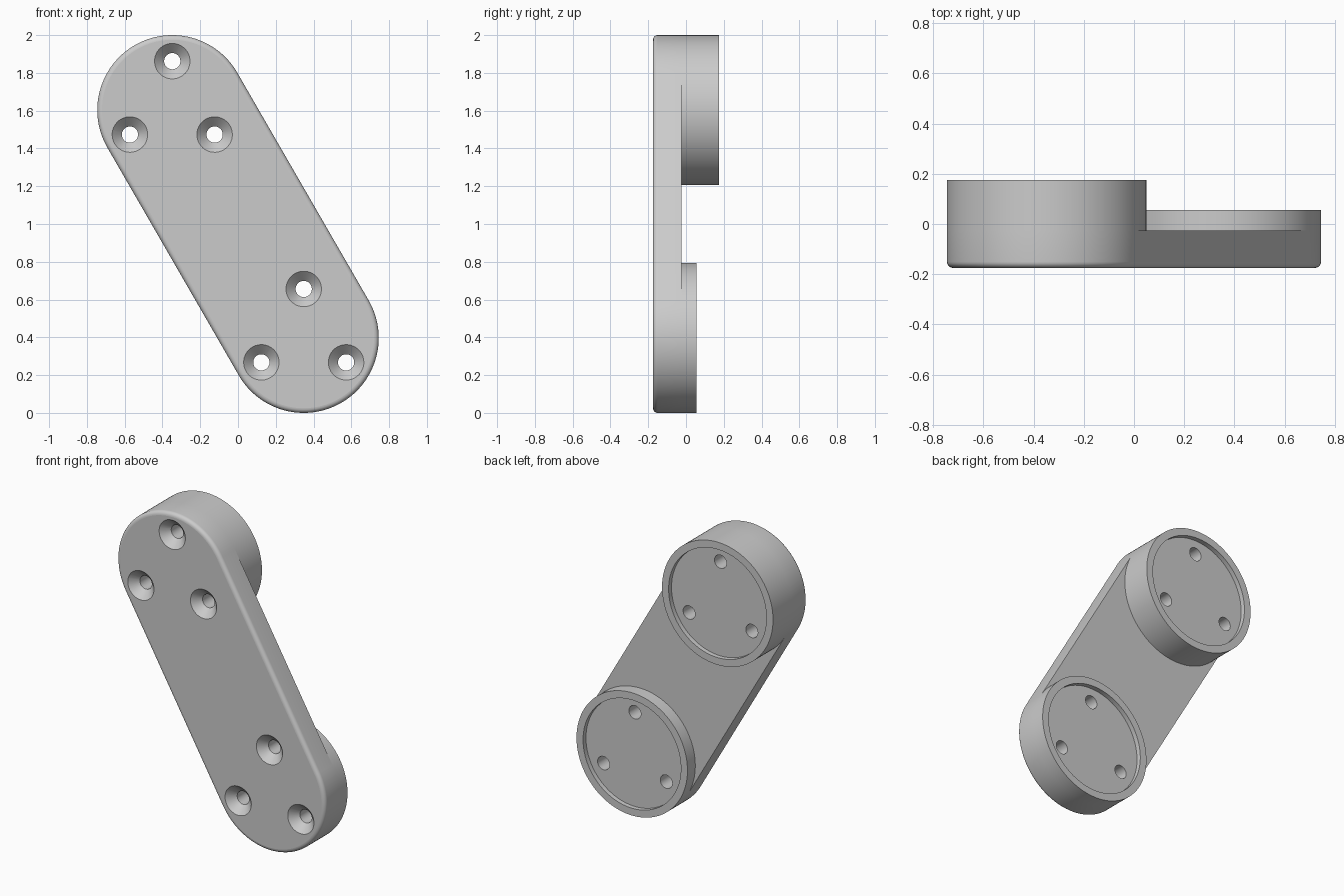
import bpy, bmesh
from math import sin, cos, pi, radians

if "Cube" in bpy.data.objects:
    bpy.data.objects.remove(bpy.data.objects["Cube"], do_unlink=True)

R = 0.397                       # end radius
UPPER, LOWER = (-0.348, 1.603), (0.348, R)
FRONT, PLATE_BACK = -0.175, -0.025
TILT = radians(30)
HALF = 64                       # segments per half circle

grey = bpy.data.materials.new("grey")
grey.use_nodes = True
grey.diffuse_color = (0.6, 0.6, 0.6, 1)
grey.node_tree.nodes["Principled BSDF"].inputs["Base Color"].default_value = (0.6, 0.6, 0.6, 1)


def ring(top, bottom, r, y, half=HALF):
    """Outline of two half circles; a full circle when the centres coincide."""
    pts = []
    for k, (cx, cz) in enumerate((top, bottom)):
        last = half + 1 if top != bottom else half
        for i in range(last):
            a = TILT + pi * (k + i / half)
            pts.append((cx + r * cos(a), y, cz + r * sin(a)))
    return pts


def loft(bm, rings):
    """Closed solid through a series of rings."""
    loops = [[bm.verts.new(p) for p in pts] for pts in rings]
    for a, b in zip(loops, loops[1:]):
        for i in range(len(a)):
            j = (i + 1) % len(a)
            bm.faces.new((a[i], a[j], b[j], b[i]))
    bm.faces.new(loops[0])
    bm.faces.new(loops[-1])


def make_object(name, solids):
    bm = bmesh.new()
    for rings in solids:
        loft(bm, rings)
    bmesh.ops.recalc_face_normals(bm, faces=bm.faces)
    mesh = bpy.data.meshes.new(name)
    bm.to_mesh(mesh)
    bm.free()
    mesh.materials.append(grey)
    obj = bpy.data.objects.new(name, mesh)
    bpy.context.collection.objects.link(obj)
    return obj


def turned(centre, profile, half=HALF):
    return [ring(centre, centre, r, y, half) for r, y in profile]


# Link plate with a rounded front edge
ROUND = 0.025
edge = [(R - ROUND * (1 - sin(t)), FRONT + ROUND * (1 - cos(t)))
        for t in (i * pi / 12 for i in range(7))]
plate = make_object("link_plate", [[ring(UPPER, LOWER, r, y)
                                    for r, y in edge + [(R, PLATE_BACK)]]])


# Round bosses with a shallow recess in the back
def boss(name, centre, back):
    return make_object(name, [turned(centre, [
        (R, PLATE_BACK), (R, back), (0.35, back), (0.35, back - 0.03)])])


parts = [plate, boss("upper_boss", UPPER, 0.175), boss("lower_boss", LOWER, 0.055)]

# Countersunk screw holes, three per end
drills = []
for cx, cz in (UPPER, LOWER):
    for k in range(3):
        a = pi / 2 + k * 2 * pi / 3
        hole = (cx + 0.259 * cos(a), cz + 0.259 * sin(a))
        drills.append(turned(hole, [(0.104, FRONT - 0.01), (0.043, -0.124), (0.043, 0.3)], 20))
cutter = make_object("screw_hole_cutter", drills)
cutter.hide_render = True

for part in parts:
    cut = part.modifiers.new("screw_holes", "BOOLEAN")
    cut.operation = "DIFFERENCE"
    cut.solver = "EXACT"
    cut.object = cutter
    bpy.ops.object.select_all(action="DESELECT")
    part.select_set(True)
    bpy.context.view_layer.objects.active = part
    bpy.ops.object.modifier_apply(modifier=cut.name)
    bpy.ops.object.shade_smooth_by_angle(angle=radians(35))
    # Keep the broad front and back faces flat
    for face in part.data.polygons:
        if abs(face.normal.y) > 0.999:
            face.use_smooth = False

bpy.data.objects.remove(cutter, do_unlink=True)
